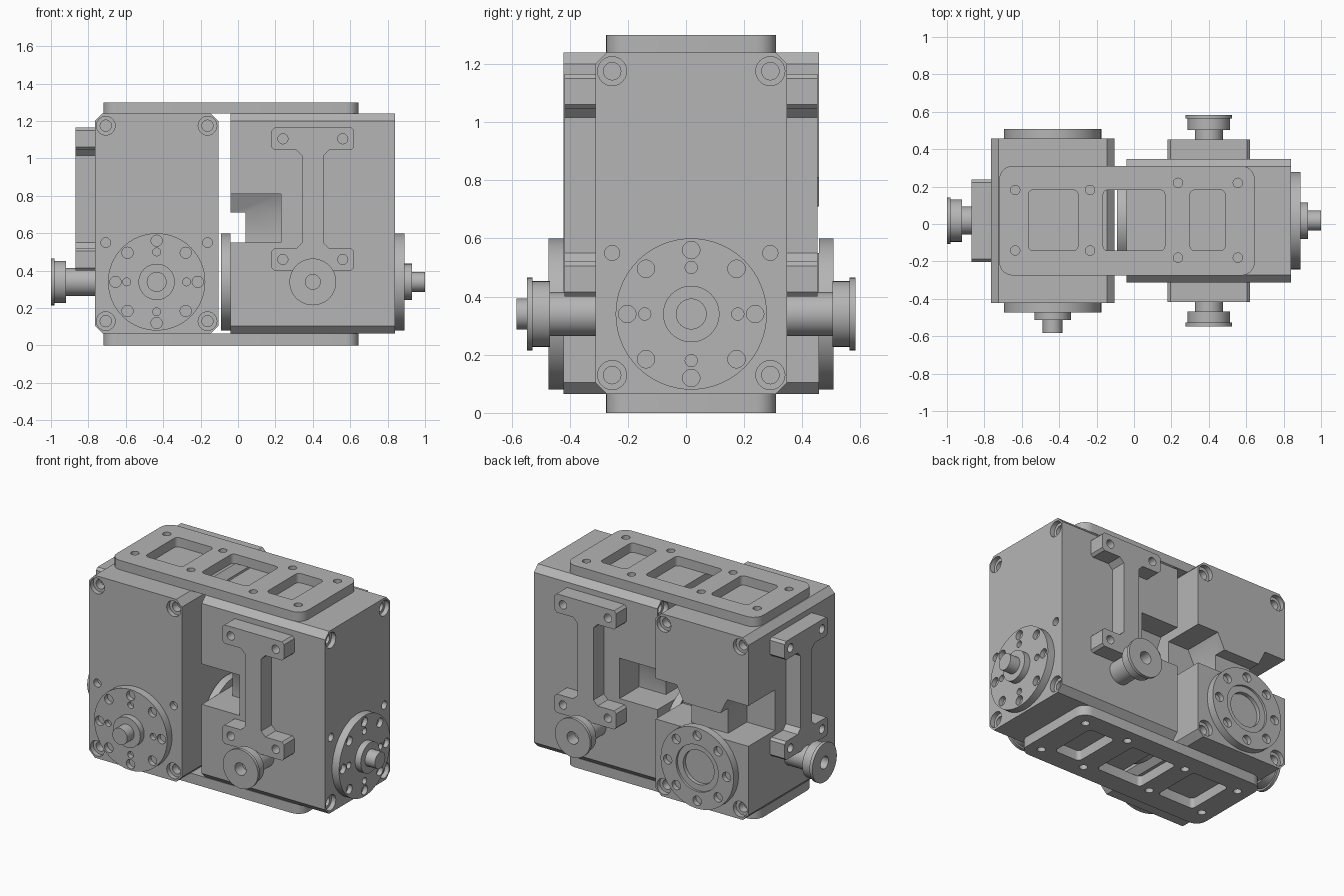
import bpy, bmesh
from math import sin, cos, pi, radians
from mathutils import Matrix

if "Cube" in bpy.data.objects:
    bpy.data.objects.remove(bpy.data.objects["Cube"])

GREY = (0.46, 0.46, 0.46, 1)
metal = bpy.data.materials.new("machined_grey")
metal.use_nodes = True
metal.diffuse_color = GREY
metal.node_tree.nodes["Principled BSDF"].inputs["Base Color"].default_value = GREY

UP = Matrix.Identity(4)
# Profile axes (u, v) become (y, z) and the extrusion runs along x
ALONG_X = Matrix(((0, 0, 1, 0), (1, 0, 0, 0), (0, 1, 0, 0), (0, 0, 0, 1)))


def along_y(s):
    return Matrix(((-s, 0, 0, 0), (0, 0, s, 0), (0, 1, 0, 0), (0, 0, 0, 1)))


def circle(r, u=0, v=0, n=48):
    return [(u + r * cos(2 * pi * i / n), v + r * sin(2 * pi * i / n)) for i in range(n)]


def rect(u0, u1, v0, v1):
    return [(u0, v0), (u1, v0), (u1, v1), (u0, v1)]


def chamfered(u0, u1, v0, v1, c):
    return [(u0 + c, v0), (u1 - c, v0), (u1, v0 + c), (u1, v1 - c),
            (u1 - c, v1), (u0 + c, v1), (u0, v1 - c), (u0, v0 + c)]


def rounded(u0, u1, v0, v1, r, n=6):
    pts = []
    corners = [(u1 - r, v1 - r), (u0 + r, v1 - r), (u0 + r, v0 + r), (u1 - r, v0 + r)]
    for k, (cu, cv) in enumerate(corners):
        for i in range(n + 1):
            a = (k + i / n) * pi / 2
            pts.append((cu + r * cos(a), cv + r * sin(a)))
    return pts


def build(name, prisms, frame):
    """Make an object from (profile, start, end) prisms."""
    bm = bmesh.new()
    for pts, a, b in prisms:
        low = [bm.verts.new((u, v, a)) for u, v in pts]
        high = [bm.verts.new((u, v, b)) for u, v in pts]
        bm.faces.new(low[::-1])
        bm.faces.new(high)
        n = len(pts)
        for i in range(n):
            j = (i + 1) % n
            bm.faces.new((low[i], low[j], high[j], high[i]))
    bmesh.ops.recalc_face_normals(bm, faces=bm.faces)
    bm.transform(frame)
    mesh = bpy.data.meshes.new(name)
    bm.to_mesh(mesh)
    bm.free()
    mesh.materials.append(metal)
    obj = bpy.data.objects.new(name, mesh)
    bpy.context.scene.collection.objects.link(obj)
    return obj


def cut(obj, prisms, frame):
    """Subtract prisms from an object."""
    cutter = build("cutter", prisms, frame)
    cutter.hide_render = True
    mod = obj.modifiers.new("cut", 'BOOLEAN')
    mod.operation = 'DIFFERENCE'
    mod.solver = 'EXACT'
    mod.object = cutter
    deps = bpy.context.evaluated_depsgraph_get()
    mesh = bpy.data.meshes.new_from_object(obj.evaluated_get(deps))
    obj.modifiers.clear()
    obj.data = mesh
    bpy.data.objects.remove(cutter)


def finish(obj):
    bpy.ops.object.select_all(action='DESELECT')
    obj.select_set(True)
    bpy.context.view_layer.objects.active = obj
    bpy.ops.object.shade_smooth_by_angle(angle=radians(30))


AXIS_Z = 0.34            # height of the output axis
HX, HY = 0.44, 0.33      # half length and half width of a housing
BOTTOM, TOP = 0.065, 1.24


def ring(r, radius, count, a, b):
    return [(circle(r, radius * cos(2 * pi * i / count), AXIS_Z + radius * sin(2 * pi * i / count), 20), a, b)
            for i in range(count)]


def housing(label, frame):
    fx = frame @ ALONG_X
    body = build(label + "_housing", [(chamfered(-HY, HY, BOTTOM, TOP, 0.04), -HX, HX)], fx)
    # Side pockets at the rear, leaving a tapered tab in the middle
    for s in (-1, 1):
        pocket = [(s * u, v) for u, v in ((0.4, 0.55), (0.13, 0.55), (0.13, 0.71), (0.18, 0.81), (0.4, 0.81))]
        cut(body, [(pocket, -0.5, -0.17)], fx)
    # Slot through the rear edge
    cut(body, [(rect(-0.5, 0.5, 0.55, 0.71), -0.5, -0.36)], fx)
    # Counterbored corner screws at both ends
    corners = [(u, v) for u in (-0.272, 0.272) for v in (0.13, 1.175)]
    for r, depth in ((0.05, 0.03), (0.03, 0.08)):
        cut(body, [(circle(r, u, v, 24), s * (HX - depth), s * 0.6)
                   for u, v in corners for s in (-1, 1)], fx)
    cut(body, [(circle(0.026, u, 0.55, 20), HX - 0.04, 0.6) for u in (-0.272, 0.272)], fx)
    finish(body)


def output_horn(label, frame):
    fx = frame @ ALONG_X
    horn = build(label + "_output_horn", [(circle(0.26, 0, AXIS_Z, 64), HX, 0.49)], fx)
    cut(horn, ring(0.03, 0.22, 8, 0.46, 0.6) + ring(0.021, 0.16, 4, 0.46, 0.6), fx)
    finish(horn)
    finish(build(label + "_output_hub", [(circle(0.097, 0, AXIS_Z), 0.485, 0.53)], fx))
    finish(build(label + "_output_shaft", [(circle(0.053, 0, AXIS_Z), 0.525, 0.60)], fx))


def rear_horn(label, frame):
    fx = frame @ ALONG_X
    horn = build(label + "_rear_horn", [(circle(0.26, 0, AXIS_Z, 64), -0.49, -HX)], fx)
    cut(horn, [(circle(0.15, 0, AXIS_Z), -0.6, -0.475)], fx)
    cut(horn, [(circle(0.11, 0, AXIS_Z), -0.6, -0.45)], fx)
    cut(horn, ring(0.03, 0.21, 8, -0.6, -0.46), fx)
    finish(horn)


def side_bracket(label, frame, s):
    fy = frame @ along_y(s)
    # I-shaped bracket outline, mirrored about its web
    half = [(0.0575, 0.55), (0.0875, 0.52), (0.205, 0.52), (0.22, 0.505), (0.22, 0.415), (0.205, 0.40)]
    half = [(u, 1.565 - v) for u, v in half[::-1]] + half
    outline = half + [(-u, v) for u, v in half[::-1]]
    bracket = build(label + "_bracket", [(outline, HY, HY + 0.105)], fy)
    cut(bracket, [(circle(0.027, u, v, 20), HY + 0.04, HY + 0.2)
                  for u in (-0.16, 0.16) for v in (0.46, 1.105)], fy)
    finish(bracket)
    # Stepped pulley on the output axis
    steps = [(0.075, HY - 0.01, 0.49), (0.113, 0.485, 0.55), (0.125, 0.545, 0.565)]
    for part, (r, a, b) in zip(("neck", "drum", "flange"), steps):
        piece = build(label + "_pulley_" + part, [(circle(r, 0, AXIS_Z), a, b)], fy)
        if part != "neck":
            cut(piece, [(circle(0.04, 0, AXIS_Z, 24), 0.4, 0.7)], fy)
        finish(piece)


def actuator(label, frame, sides):
    housing(label, frame)
    output_horn(label, frame)
    rear_horn(label, frame)
    for s in sides:
        side_bracket(label + ("_left" if s > 0 else "_right"), frame, s)


def joining_plate(name, z0, z1):
    plate = build(name, [(rounded(-0.72, 0.645, -0.275, 0.31, 0.07), z0, z1)], UP)
    windows = [(rounded(a, b, -0.142, 0.182, 0.025), -1, 2)
               for a, b in ((-0.565, -0.30), (-0.165, 0.165), (0.30, 0.487))]
    holes = [(circle(0.025, x, 0.02 + s * d, 20), -1, 2)
             for x, d in ((-0.635, 0.162), (-0.235, 0.162), (0.235, 0.2), (0.555, 0.2)) for s in (-1, 1)]
    cut(plate, windows + holes, UP)
    finish(plate)


# Two actuators at right angles, tied together by plates
actuator("left_actuator", Matrix.Translation((0.40, 0.018, 0)), (-1, 1))
actuator("right_actuator", Matrix.Translation((-0.435, 0.018, 0)) @ Matrix.Rotation(-pi / 2, 4, 'Z'), (-1,))
joining_plate("top_plate", TOP, 1.30)
joining_plate("bottom_plate", 0, BOTTOM)
